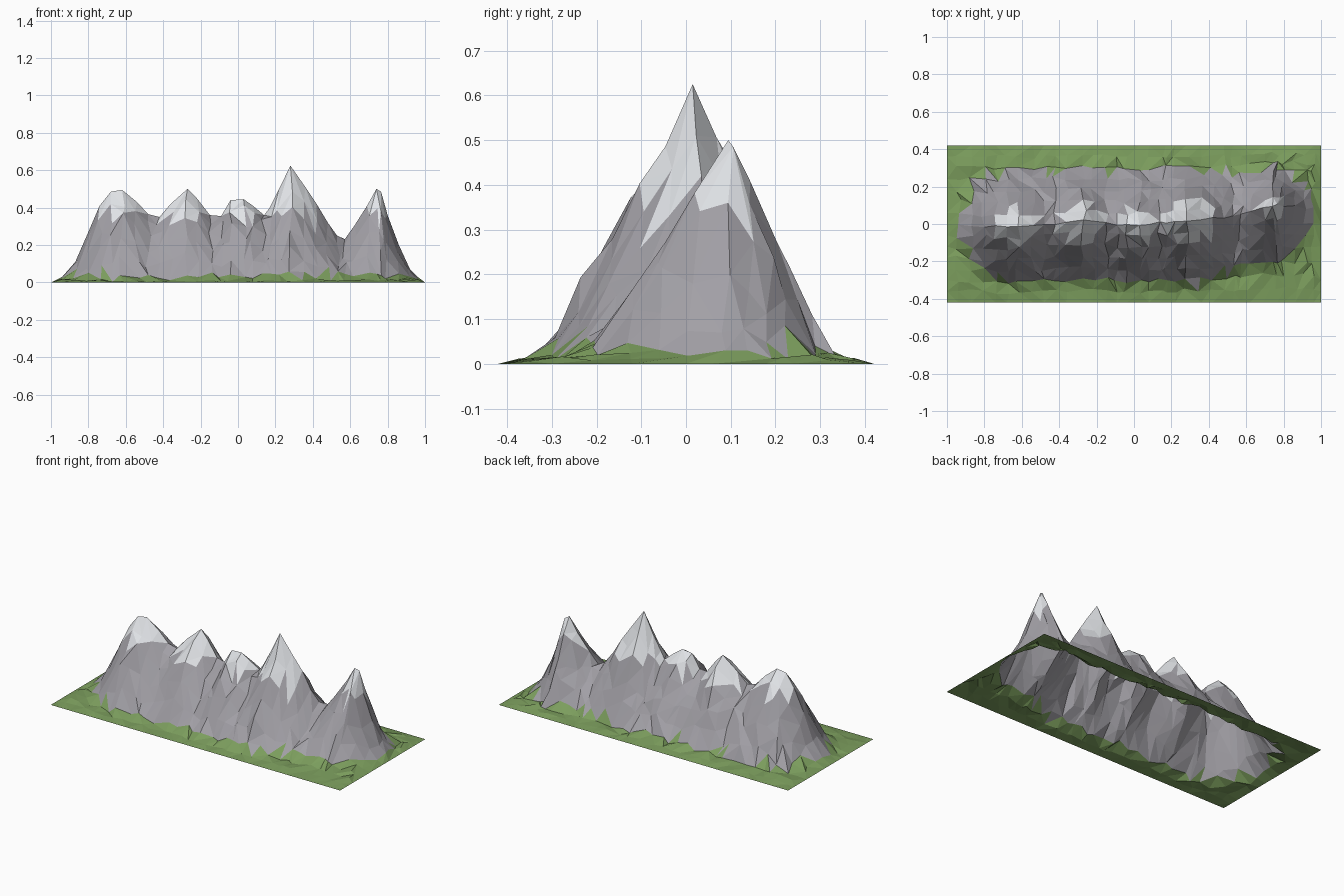
import bpy, bmesh, random

random.seed(11)
if "Cube" in bpy.data.objects:
    bpy.data.objects.remove(bpy.data.objects["Cube"])

DEPTH, ROWS = 0.42, 7      # half depth and rows on each side of the ridge

# ridge skyline: x, height
ridge = [(-1, 0), (-.94, .03), (-.87, .11), (-.8, .27), (-.74, .41), (-.68, .485),
         (-.62, .495), (-.54, .43), (-.48, .365), (-.42, .35), (-.36, .42), (-.27, .5),
         (-.22, .45), (-.15, .36), (-.09, .355), (-.04, .44), (.03, .445), (.08, .41),
         (.14, .36), (.17, .4), (.22, .5), (.28, .625), (.36, .51), (.42, .42), (.48, .32),
         (.53, .25), (.57, .23), (.62, .3), (.69, .41), (.74, .5), (.765, .485), (.8, .36),
         (.86, .2), (.92, .07), (.96, .03), (1, 0)]
# ridge line and the front and back feet of the slopes: x, y
ridge_y = [(-1, 0), (-.65, -.02), (-.27, .02), (0, -.01), (.28, .02), (.5, .04), (.74, .1), (1, .08)]
front_foot = [(-1, -.08), (-.93, -.17), (-.85, -.26), (-.7, -.33), (.3, -.335), (.5, -.3),
              (.65, -.25), (.9, -.2), (1, -.05)]
back_foot = [(-1, .12), (-.9, .21), (-.75, .29), (-.6, .315), (.8, .32), (.92, .27), (1, .15)]
# roundness of the crest: x, exponent (1 is a straight slope)
roundness = [(-1, 1.3), (.1, 1.4), (.25, 1), (.4, 1.1), (1, 1.1)]


def lookup(table, x):
    for (x0, v0), (x1, v1) in zip(table, table[1:]):
        if x <= x1:
            return v0 + (v1 - v0) * (x - x0) / (x1 - x0)
    return table[-1][1]


def terrain_point(col, row):
    """Ground position for one grid point, row 0 being the ridge."""
    x, top = ridge[col]
    s = row * DEPTH / ROWS
    if abs(row) == ROWS or col in (0, len(ridge) - 1):
        return x, s, 0
    crest = lookup(ridge_y, x)
    y = s + crest * (1 - abs(s) / DEPTH)
    if row == 0:
        return x, y + random.uniform(-.008, .008), top
    x += random.uniform(-.016, .016)
    y += random.uniform(-.013, .013)
    crest = lookup(ridge_y, x)
    foot = lookup(back_foot if row > 0 else front_foot, x) * random.uniform(.95, 1.05)
    u = min(1, max(0, (y - crest) / (foot - crest)))
    q = lookup(roundness, x)
    z = lookup(ridge, x) * (1 - u ** q) ** (.5 + .5 * q) * random.uniform(.95, 1.04)
    return x, y, max(z, random.uniform(.003, .022) * (1 if abs(row) < ROWS - 1 else .6))


def flat_material(name, rgb):
    mat = bpy.data.materials.new(name)
    mat.use_nodes = True
    mat.diffuse_color = (*rgb, 1)
    bsdf = mat.node_tree.nodes["Principled BSDF"]
    bsdf.inputs["Base Color"].default_value = (*rgb, 1)
    bsdf.inputs["Roughness"].default_value = .9
    return mat


# open terrain sheet of triangles with randomly flipped diagonals
bm = bmesh.new()
grid = [[bm.verts.new(terrain_point(c, r)) for r in range(-ROWS, ROWS + 1)]
        for c in range(len(ridge))]
for left, right in zip(grid, grid[1:]):
    for r in range(2 * ROWS):
        a, b, c, d = left[r], right[r], right[r + 1], left[r + 1]
        tris = ((a, b, c), (a, c, d)) if random.random() < .5 else ((a, b, d), (b, c, d))
        for tri in tris:
            bm.faces.new(tri)

# grass at the foot, rock on the slopes, ragged snow line on the peaks
for face in bm.faces:
    z = face.calc_center_median().z
    snow_line = random.uniform(.335, .385)
    face.material_index = 0 if z < .04 else 1 if z < snow_line else 2

mesh = bpy.data.meshes.new("mountain_range")
bm.to_mesh(mesh)
bm.free()
for name, rgb in (("grass_green", (.2, .34, .11)), ("rock_grey", (.36, .35, .38)),
                  ("snow_white", (.78, .8, .83))):
    mesh.materials.append(flat_material(name, rgb))
bpy.context.collection.objects.link(bpy.data.objects.new("mountain_range", mesh))
